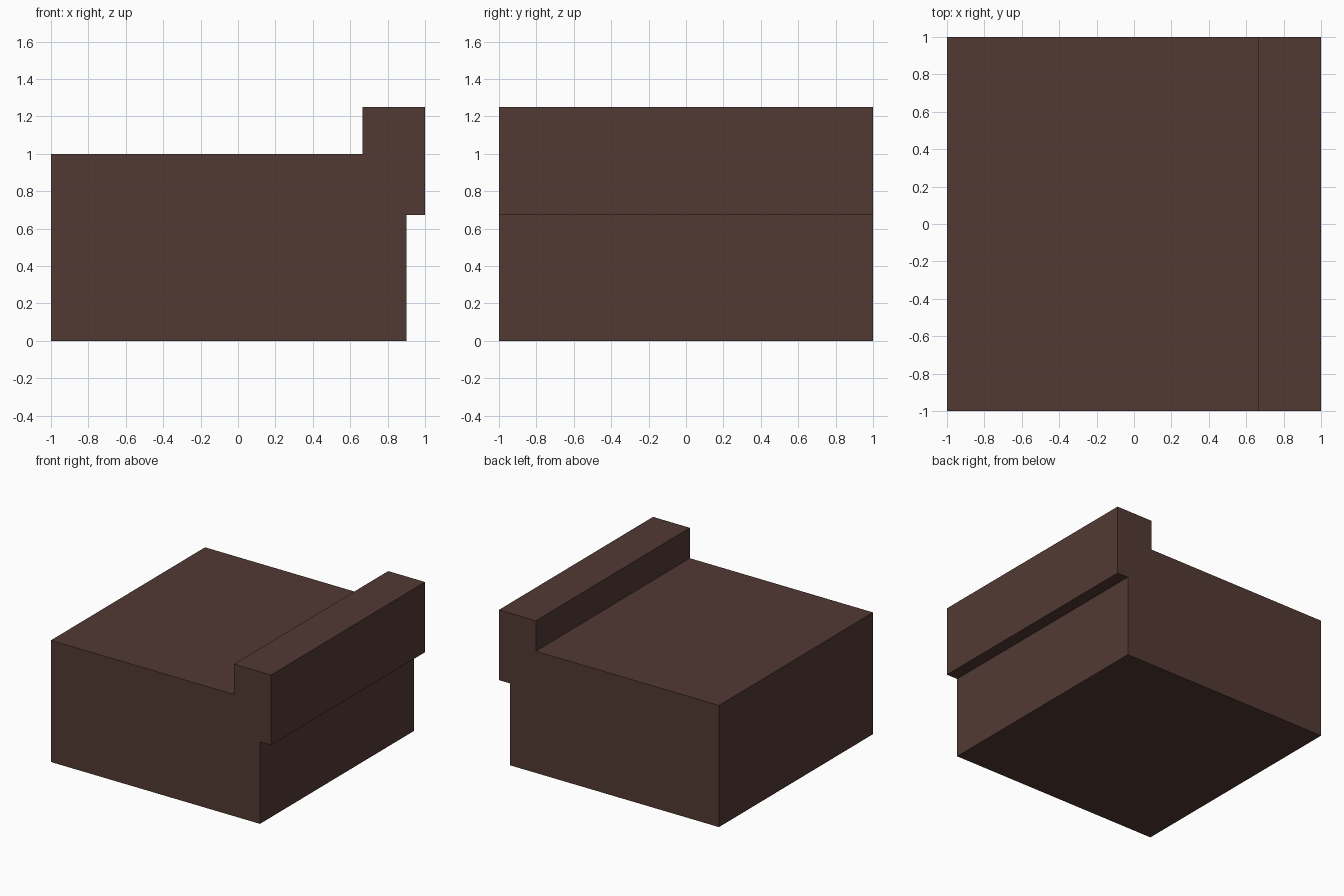
import bpy
import bmesh

if "Cube" in bpy.data.objects:
    bpy.data.objects.remove(bpy.data.objects["Cube"])

# Single dark brown material
brown = bpy.data.materials.new("dark brown")
brown.diffuse_color = (0.084, 0.042, 0.034, 1.0)
brown.use_nodes = True
brown.node_tree.nodes["Principled BSDF"].inputs["Base Color"].default_value = brown.diffuse_color

# Side profile (x, z): block with a raised lip that overhangs on the right
PROFILE = [(-1, 0), (0.9, 0), (0.9, 0.673), (1, 0.673),
           (1, 1.25), (0.665, 1.25), (0.665, 1), (-1, 1)]


def extrude_profile(name, profile, y0, y1, material):
    bm = bmesh.new()
    face = bm.faces.new([bm.verts.new((x, y0, z)) for x, z in profile])
    result = bmesh.ops.extrude_face_region(bm, geom=[face], use_keep_orig=True)
    moved = [v for v in result["geom"] if isinstance(v, bmesh.types.BMVert)]
    bmesh.ops.translate(bm, verts=moved, vec=(0, y1 - y0, 0))
    bmesh.ops.recalc_face_normals(bm, faces=bm.faces)
    mesh = bpy.data.meshes.new(name)
    bm.to_mesh(mesh)
    bm.free()
    mesh.materials.append(material)
    obj = bpy.data.objects.new(name, mesh)
    bpy.context.collection.objects.link(obj)
    return obj


# Block with lip, running the full depth
extrude_profile("lipped_block", PROFILE, -1, 1, brown)
